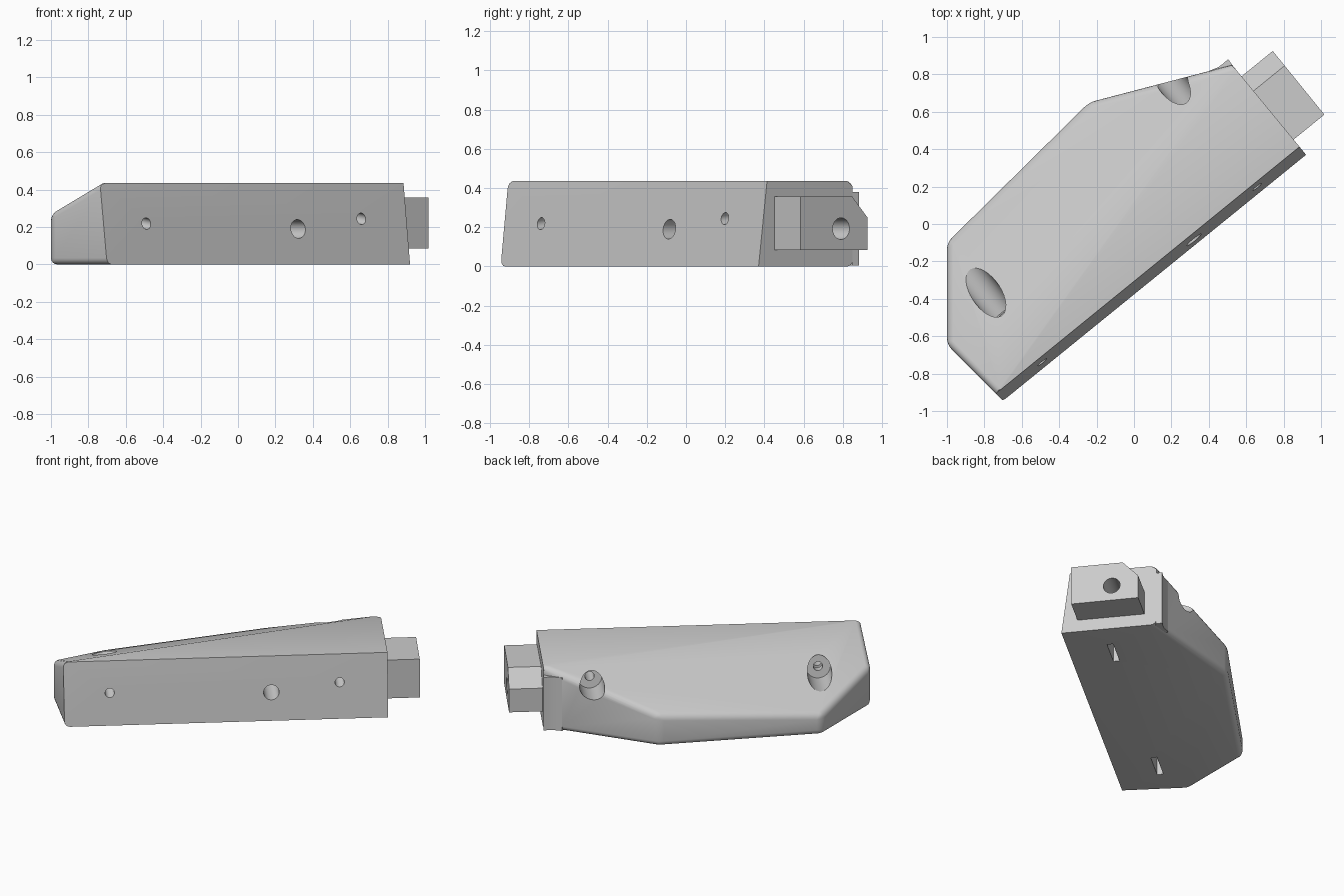
import bpy, bmesh, math
from mathutils import Matrix, Vector

if "Cube" in bpy.data.objects:
    bpy.data.objects.remove(bpy.data.objects["Cube"])

grey = bpy.data.materials.new("plain grey")
grey.diffuse_color = (0.6, 0.6, 0.6, 1)
grey.use_nodes = True
grey.node_tree.nodes["Principled BSDF"].inputs["Base Color"].default_value = grey.diffuse_color

# Local frame: u along the long front face, v into the body, origin at its near corner
ORIGIN = Vector((-0.70, -0.945, 0))
U = Vector((0.776, 0.63, 0)).normalized()
V = Vector((-U.y, U.x, 0))


def place(u, v, z):
    return ORIGIN + U * u + V * v + Vector((0, 0, z))


def make_object(name, bm):
    bmesh.ops.recalc_face_normals(bm, faces=bm.faces)
    mesh = bpy.data.meshes.new(name)
    bm.to_mesh(mesh)
    bm.free()
    mesh.materials.append(grey)
    ob = bpy.data.objects.new(name, mesh)
    bpy.context.collection.objects.link(ob)
    return ob


def extruded(name, points, offset):
    """Solid made by sweeping a polygon along an offset."""
    bm = bmesh.new()
    face = bm.faces.new([bm.verts.new(p) for p in points])
    res = bmesh.ops.extrude_face_region(bm, geom=[face])
    bmesh.ops.translate(bm, vec=offset,
                        verts=[g for g in res["geom"] if isinstance(g, bmesh.types.BMVert)])
    return make_object(name, bm)


def rod(name, start, end, radius):
    bm = bmesh.new()
    axis = end - start
    rot = axis.to_track_quat("Z", "Y").to_matrix().to_4x4()
    bmesh.ops.create_cone(bm, cap_ends=True, segments=32, radius1=radius, radius2=radius,
                          depth=axis.length,
                          matrix=Matrix.Translation((start + end) / 2) @ rot)
    return make_object(name, bm)


def combine(target, other, operation):
    mod = target.modifiers.new("combine", "BOOLEAN")
    mod.operation, mod.object, mod.solver = operation, other, "EXACT"
    bpy.context.view_layer.objects.active = target
    bpy.ops.object.modifier_apply(modifier=mod.name)
    bpy.data.objects.remove(other, do_unlink=True)


# Body: six-sided plan, leaning front face, top sloping down to the back
plan = [(-0.70, -0.945), (0.92, 0.37), (0.525, 0.85), (-0.24, 0.65), (-1, -0.10), (-1, -0.645)]
upper = [(-0.738, -0.906), (0.885, 0.413)] + plan[2:]
H = 0.435
ridge = Vector(upper[2]) - Vector(upper[0])
away = Vector((-ridge.y, ridge.x)).normalized()
bm = bmesh.new()
low = [bm.verts.new((x, y, 0)) for x, y in plan]
top = []
for i, (x, y) in enumerate(upper):
    d = (Vector((x, y)) - Vector(upper[0])).dot(away)
    top.append(bm.verts.new((x, y, H - 0.43 * max(d, 0) if i > 2 else H)))
bm.faces.new(low[::-1])
bm.faces.new(top[:3])
bm.faces.new([top[0]] + top[2:])
for i in range(6):
    j = (i + 1) % 6
    bm.faces.new((low[i], low[j], top[j], top[i]))
# Rounded edges around the back and the left end
soft = []
for i in range(2, 6):
    j = (i + 1) % 6
    soft += [bm.edges.get((low[i], low[j])), bm.edges.get((top[i], top[j]))]
soft += [bm.edges.get((low[i], top[i])) for i in (3, 4, 5)]
bmesh.ops.bevel(bm, geom=soft, offset=0.035, segments=4, profile=0.5, affect="EDGES")
body = make_object("body", bm)

# Small flared lip at the back corner
lip = [(0.40, 0.79), (0.40, 0.818), (0.45, 0.838), (0.48, 0.86), (0.503, 0.882),
       (0.527, 0.848), (0.50, 0.80)]
combine(body, extruded("lip", [(x, y, 0.004) for x, y in lip], Vector((0, 0, 0.376))), "UNION")

# Screw holes with counterbores from the back and nut slots from below
for u, z, bore in ((0.293, 0.215, 0.36), (1.776, 0.24, 0.50)):
    def on_axis(v):
        return place(u, v, z + 0.13 * v)
    combine(body, rod("screw_cut", on_axis(-0.1), on_axis(1.1), 0.03), "DIFFERENCE")
    combine(body, rod("bore_cut", on_axis(bore), on_axis(1.1), 0.08), "DIFFERENCE")
    slot = [place(u + a, 0.28 + b, -0.1)
            for a, b in ((-0.11, -0.02), (0.11, -0.02), (0.11, 0.02), (-0.11, 0.02))]
    combine(body, extruded("slot_cut", slot, Vector((0, 0, z + 0.16))), "DIFFERENCE")

# Blind pivot hole in the front face
combine(body, rod("pivot_cut", place(1.335, -0.1, 0.19), place(1.335, 0.35, 0.19), 0.05),
        "DIFFERENCE")

# End tab with one chamfered upper edge and a round hole
L = 2.085
tab_profile = [(0.105, 0.085), (0.543, 0.085), (0.543, 0.25), (0.442, 0.357), (0.105, 0.357)]
tab = extruded("end_tab", [place(L - 0.02, v, z) for v, z in tab_profile], U * 0.233)
combine(tab, rod("tab_cut", place(L + 0.03, 0.37, 0.193), place(L + 0.4, 0.37, 0.193), 0.055),
        "DIFFERENCE")

# Smooth the rounded areas, keep hard edges crisp
for ob in (body, tab):
    bpy.ops.object.select_all(action="DESELECT")
    ob.select_set(True)
    bpy.context.view_layer.objects.active = ob
    bpy.ops.object.shade_smooth_by_angle(angle=math.radians(25))
